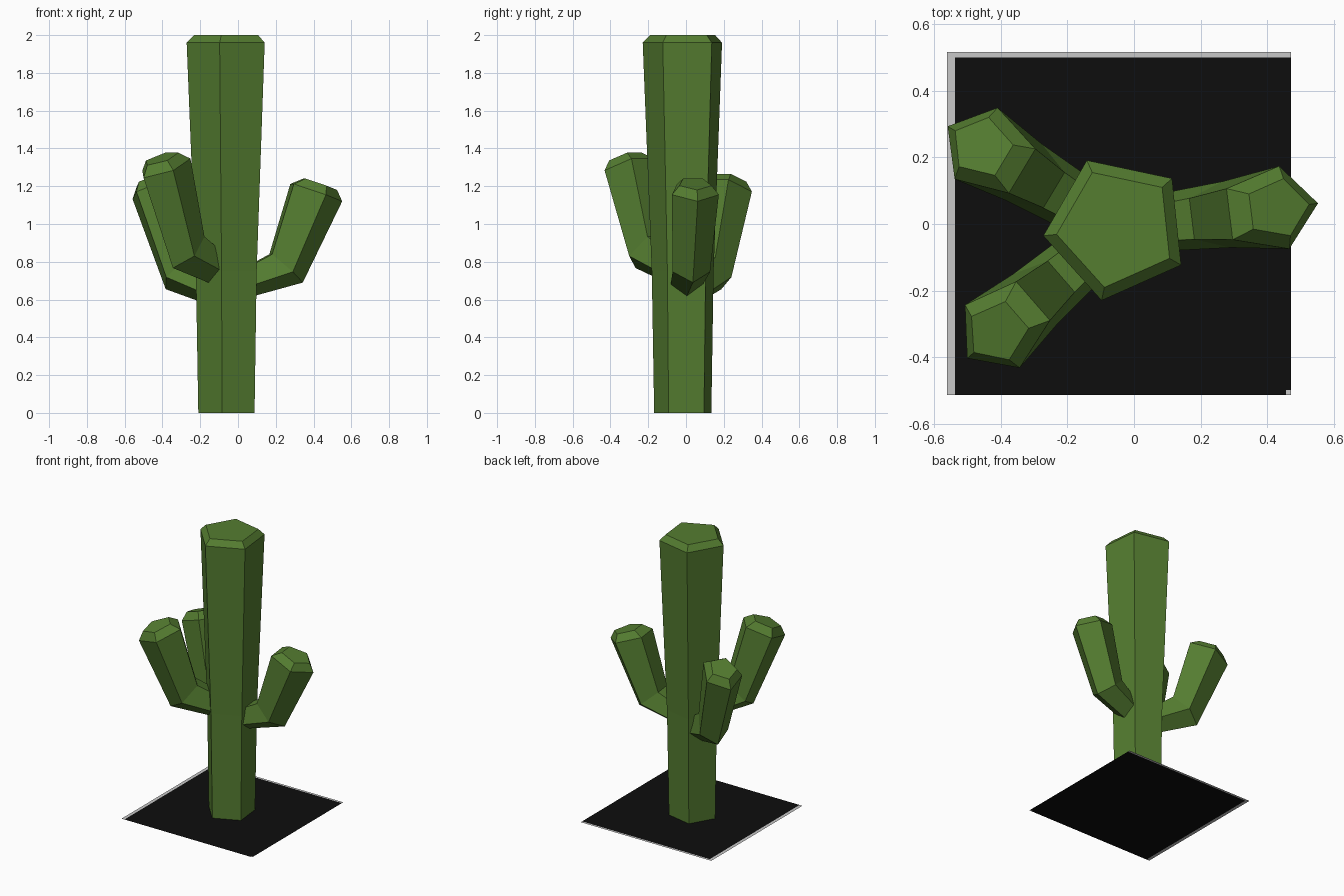
import bpy, bmesh, math
from mathutils import Vector

if "Cube" in bpy.data.objects:
    bpy.data.objects.remove(bpy.data.objects["Cube"])

TRUNK = Vector((-0.051, -0.012, 0))


def material(name, rgb):
    m = bpy.data.materials.new(name)
    m.diffuse_color = (*rgb, 1)
    m.use_nodes = True
    m.node_tree.nodes["Principled BSDF"].inputs["Base Color"].default_value = m.diffuse_color
    return m


green = material("cactus green", (0.09, 0.205, 0.03))
black = material("ground black", (0.004, 0.004, 0.004))
light = material("border light grey", (0.58, 0.58, 0.58))


def finish(name, bm, *mats):
    me = bpy.data.meshes.new(name)
    bmesh.ops.recalc_face_normals(bm, faces=bm.faces[:])
    bm.to_mesh(me)
    bm.free()
    for m in mats:
        me.materials.append(m)
    ob = bpy.data.objects.new(name, me)
    bpy.context.collection.objects.link(ob)
    return ob


def loft(name, rings, mat):
    """Skin a stack of rings and close the last one."""
    bm = bmesh.new()
    vs = [[bm.verts.new(p) for p in ring] for ring in rings]
    n = len(vs[0])
    for a, b in zip(vs, vs[1:]):
        for i in range(n):
            j = (i + 1) % n
            bm.faces.new((a[i], a[j], b[j], b[i]))
    bm.faces.new(vs[-1])
    return finish(name, bm, mat)


# Trunk: five-sided, widening upwards, with a bevelled top
def trunk_ring(z, r):
    return [TRUNK + Vector((r * math.cos(a), r * math.sin(a), z))
            for a in (math.radians(42 + 72 * i) for i in range(5))]


loft("trunk", [trunk_ring(z, r) for z, r in
               ((0, 0.16), (0.75, 0.173), (1.96, 0.222), (2.0, 0.182))], green)

# Arm sections: outer (u, z), inner (u, z), half width
SECTIONS = [((0.05, 0.595), (0.05, 0.745), 0.08),
            ((0.397, 0.69), (0.226, 0.84), 0.10),
            ((0.607, 1.12), (0.34, 1.212), 0.125),
            ((0.58, 1.18), (0.405, 1.24), 0.086)]
# Pentagon corners: fraction from outer to inner, fraction of half width
CORNERS = [(0, 0), (0.382, 1), (1, 0.618), (1, -0.618), (0.382, -1)]


def arm(name, angle, elbow_z, z_scale, u_scale):
    a = math.radians(angle)
    d = Vector((math.cos(a), math.sin(a), 0))
    side = Vector((-d.y, d.x, 0))
    rings = []
    for outer, inner, w in SECTIONS:
        o, i = Vector(outer), Vector(inner)
        ring = []
        for t, s in CORNERS:
            u, z = o.lerp(i, t)
            p = TRUNK + d * (u * u_scale) + side * (s * w)
            p.z = elbow_z + (z - 0.69) * z_scale
            ring.append(p)
        rings.append(ring)
    loft(name, rings, green)


arm("right_arm", 7, 0.69, 1.0, 1.0)
arm("back_left_arm", 149, 0.655, 1.11, 0.975)
arm("front_left_arm", 221, 0.767, 1.11, 0.98)

# Ground sheet: black with a light border on the left and back
xs = (-0.56, -0.537, 0.455, 0.47)
ys = (-0.512, -0.497, 0.499, 0.515)
bm = bmesh.new()
grid = [[bm.verts.new((x, y, 0)) for y in ys] for x in xs]
for i in range(3):
    for j in range(3):
        f = bm.faces.new((grid[i][j], grid[i + 1][j],
                          grid[i + 1][j + 1], grid[i][j + 1]))
        f.material_index = int(i == 0 or j == 2 or (i, j) == (2, 0))
finish("ground_sheet", bm, black, light)
